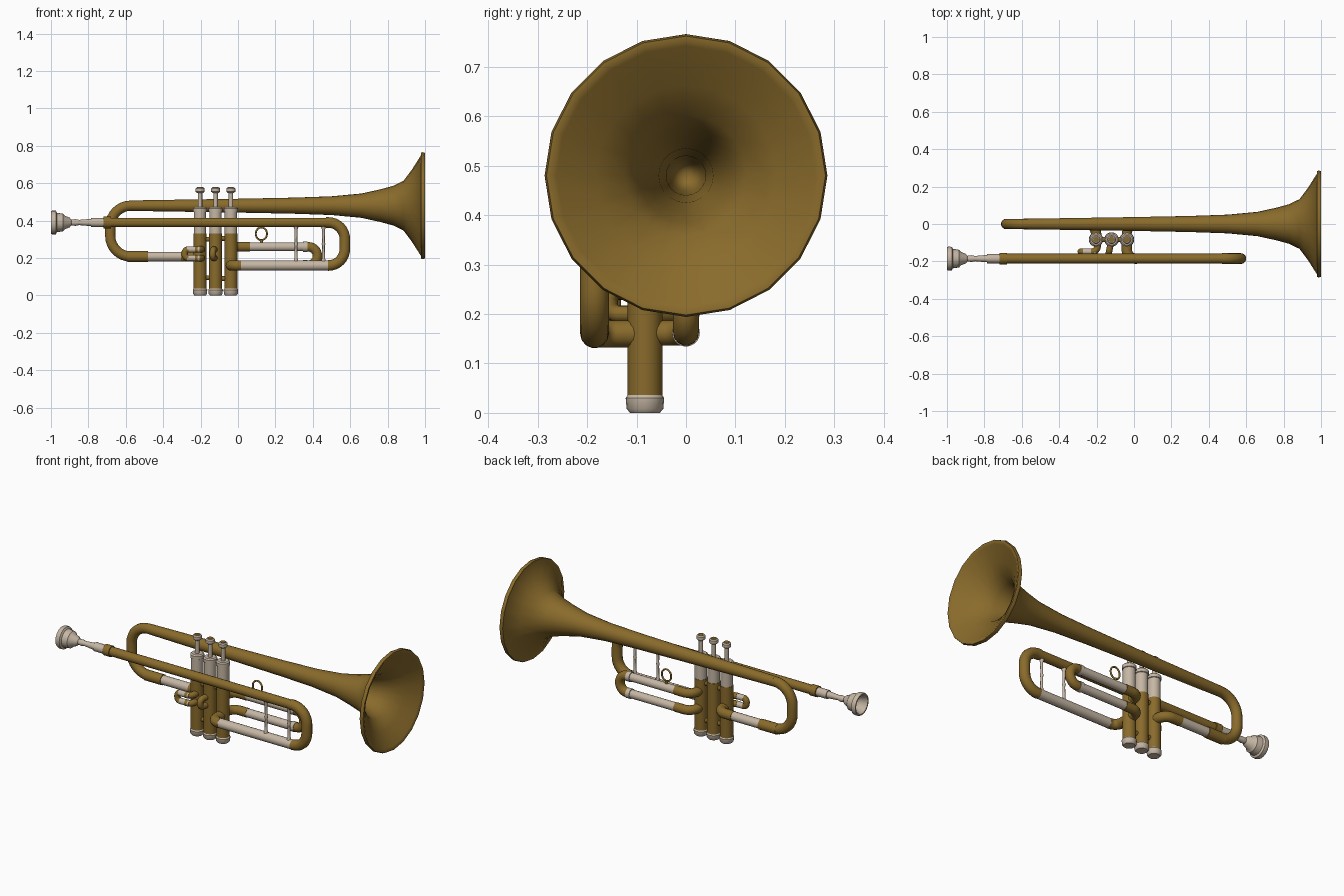
import bpy, bmesh, math
from mathutils import Vector

cube = bpy.data.objects.get("Cube")
if cube:
    bpy.data.objects.remove(cube, do_unlink=True)


def material(name, color):
    m = bpy.data.materials.new(name)
    m.use_nodes = True
    m.diffuse_color = color
    node = m.node_tree.nodes["Principled BSDF"]
    node.inputs["Base Color"].default_value = color
    node.inputs["Roughness"].default_value = 0.5
    return m


BRASS = material("aged brass", (0.25, 0.145, 0.024, 1))
SILVER = material("warm silver", (0.56, 0.47, 0.37, 1))


def finish(name, mesh, mat):
    mesh.materials.clear()
    mesh.materials.append(mat)
    mesh.shade_smooth()
    mesh.set_sharp_from_angle(angle=math.radians(38))
    ob = bpy.data.objects.new(name, mesh)
    bpy.context.collection.objects.link(ob)
    return ob


def lathe(name, profile, origin, axis, mat, sides=20):
    """Spin (position along axis, radius) points round an x or z axis."""
    bm = bmesh.new()
    vs = [bm.verts.new((h, r, 0) if axis == "x" else (r, 0, h)) for h, r in profile]
    es = [bm.edges.new(pair) for pair in zip(vs, vs[1:])]
    bmesh.ops.spin(bm, geom=vs + es, cent=(0, 0, 0), steps=sides, angle=math.tau,
                   axis=(1, 0, 0) if axis == "x" else (0, 0, 1), use_merge=True)
    bmesh.ops.remove_doubles(bm, verts=bm.verts, dist=1e-5)
    bmesh.ops.recalc_face_normals(bm, faces=bm.faces)
    bmesh.ops.translate(bm, verts=bm.verts, vec=origin)
    mesh = bpy.data.meshes.new(name)
    bm.to_mesh(mesh)
    bm.free()
    return finish(name, mesh, mat)


def rounded(points, bend, steps=8):
    """Replace each inner corner of a path by a circular-looking bend."""
    pts = [Vector(p) for p in points]
    path = [pts[0]]
    for a, b, c in zip(pts, pts[1:], pts[2:]):
        u, v = (a - b).normalized(), (c - b).normalized()
        half = u.angle(v) / 2
        radius = bend * math.tan(half)
        center = b + (u + v).normalized() * (bend / math.cos(half))
        start, end = b + u * bend - center, b + v * bend - center
        turn = start.angle(end)
        for i in range(steps + 1):
            t = i / steps
            d = (start * math.sin((1 - t) * turn) + end * math.sin(t * turn)) / math.sin(turn)
            path.append(center + d.normalized() * radius)
    return path + [pts[-1]]


def tube(name, points, radius, mat, bend=0.05, closed=False):
    path = points if closed else rounded(points, bend)
    path = [p for i, p in enumerate(path)
            if i == 0 or (Vector(p) - Vector(path[i - 1])).length > 1e-4]
    cu = bpy.data.curves.new(name, "CURVE")
    cu.dimensions = "3D"
    cu.bevel_depth = radius
    cu.bevel_resolution = 5
    cu.use_fill_caps = True
    sp = cu.splines.new("POLY")
    sp.points.add(len(path) - 1)
    for p, co in zip(sp.points, path):
        p.co = (*co, 1)
    sp.use_cyclic_u = closed
    tmp = bpy.data.objects.new(name + "_path", cu)
    bpy.context.collection.objects.link(tmp)
    deps = bpy.context.evaluated_depsgraph_get()
    mesh = bpy.data.meshes.new_from_object(tmp.evaluated_get(deps))
    bpy.data.objects.remove(tmp, do_unlink=True)
    return finish(name, mesh, mat)


def collar(name, x, y, z, radius, mat, half=0.012):
    lathe(name, [(-half, 0), (-half, radius), (half, radius), (half, 0)],
          (x, y, z), "x", mat)


LEAD_Y, VALVE_Y = -0.185, -0.083
LEAD_Z, BELL_Z, BOW_Z = 0.39, 0.48, 0.208
LOW_Z, HIGH_Z = 0.16, 0.26

# Bell: long taper, flare, rolled rim and hollow throat
flare = [(-0.57, 0.028), (0, 0.037), (0.3, 0.043), (0.5, 0.05), (0.66, 0.065),
         (0.76, 0.087), (0.83, 0.106), (0.885, 0.133), (0.93, 0.193), (0.98, 0.272)]
throat = [(h + 0.014, r - 0.01) for h, r in reversed(flare[2:])]
lathe("bell", [(-0.57, 0)] + flare + [(0.979, 0.283), (0.987, 0.286), (1, 0.282),
      (1, 0.272)] + throat + [(0.2, 0)], (0, 0, BELL_Z), "x", BRASS)

# Rear bow returning to the first valve
tube("rear_bow", [(-0.56, 0, BELL_Z), (-0.683, 0, BELL_Z), (-0.683, 0, BOW_Z),
                  (-0.55, 0, BOW_Z)], 0.028, BRASS, 0.11)
tube("bow_ferrule", [(-0.59, 0, BOW_Z), (-0.48, 0, BOW_Z)], 0.03, BRASS)
tube("bow_sleeve", [(-0.49, 0, BOW_Z), (-0.3, 0, BOW_Z)], 0.026, SILVER)
tube("bow_elbow", [(-0.305, 0, BOW_Z), (-0.203, 0, BOW_Z),
                   (-0.203, VALVE_Y, BOW_Z)], 0.028, BRASS)

# Mouthpiece with hollow cup, and its receiver
lathe("mouthpiece", [(-0.925, 0), (-0.94, 0.025), (-0.965, 0.04), (-0.99, 0.048),
      (-1, 0.054), (-1, 0.061), (-0.992, 0.064), (-0.974, 0.063), (-0.968, 0.052),
      (-0.935, 0.047), (-0.925, 0.036), (-0.9, 0.026), (-0.89, 0.015), (-0.87, 0.018),
      (-0.85, 0.014), (-0.78, 0.02), (-0.78, 0)], (0, LEAD_Y, LEAD_Z), "x", SILVER)
tube("receiver", [(-0.785, LEAD_Y, LEAD_Z), (-0.71, LEAD_Y, LEAD_Z)], 0.025, SILVER)
collar("receiver_ring", -0.70, LEAD_Y, LEAD_Z, 0.031, BRASS, 0.02)

# Lead pipe, front bend and main tuning slide
tube("lead_pipe", [(-0.715, LEAD_Y, LEAD_Z), (0.48, LEAD_Y, LEAD_Z)], 0.026, BRASS)
tube("front_bend", [(0.47, LEAD_Y, LEAD_Z), (0.571, LEAD_Y, LEAD_Z),
                    (0.571, LEAD_Y, LOW_Z), (0.48, LEAD_Y, LOW_Z)], 0.029, BRASS, 0.088)
tube("tuning_sleeve", [(0.49, LEAD_Y, LOW_Z), (0.01, LEAD_Y, LOW_Z)], 0.027, SILVER)
tube("tuning_elbow", [(0.015, LEAD_Y, LOW_Z), (-0.038, LEAD_Y, LOW_Z),
                      (-0.038, VALVE_Y, LOW_Z)], 0.028, BRASS, 0.045)

# Braces across the main slide
for i, x in enumerate((0.31, 0.457)):
    lathe(f"brace_{i + 1}", [(0.18, 0), (0.18, 0.014), (0.2, 0.008), (0.265, 0.007),
          (0.275, 0.01), (0.285, 0.007), (0.35, 0.008), (0.37, 0.014), (0.37, 0)],
          (x, LEAD_Y, 0), "z", SILVER, 12)

# Third valve slide with finger ring
for label, z in (("upper", HIGH_Z), ("lower", LOW_Z + 0.002)):
    tube(f"third_slide_{label}_elbow", [(-0.038, VALVE_Y, z), (-0.038, 0, z),
                                        (0.065, 0, z)], 0.026, BRASS)
    tube(f"third_slide_{label}_sleeve", [(0.06, 0, z), (0.37, 0, z)], 0.024, SILVER)
    collar(f"third_slide_{label}_ring", 0.36, 0, z, 0.028, SILVER)
tube("third_slide_bend", [(0.37, 0, HIGH_Z), (0.424, 0, HIGH_Z), (0.424, 0, 0.162),
                          (0.37, 0, 0.162)], 0.026, BRASS, 0.048)
ring = [(0.125 + 0.03 * math.cos(a), 0, 0.33 + 0.034 * math.sin(a))
        for a in (math.tau * i / 24 for i in range(24))]
tube("finger_ring", ring, 0.005, BRASS, closed=True)
tube("finger_ring_stem", [(0.125, 0, 0.275), (0.125, 0, 0.3)], 0.008, BRASS)

# Valves: casing, caps, stem and button
VALVES = (-0.203, -0.12, -0.038)
for i, x in enumerate(VALVES):
    at, n = (x, VALVE_Y, 0), f"valve_{i + 1}"
    lathe(n + "_casing", [(0.02, 0), (0.02, 0.035), (0.33, 0.035), (0.33, 0)], at, "z", BRASS)
    lathe(n + "_bottom_cap", [(0, 0), (0, 0.03), (0.008, 0.037), (0.03, 0.039),
                              (0.036, 0.035), (0.036, 0)], at, "z", SILVER)
    lathe(n + "_upper_casing", [(0.325, 0), (0.325, 0.033), (0.445, 0.033), (0.447, 0.037),
                                (0.466, 0.037), (0.472, 0.03), (0.472, 0)], at, "z", SILVER)
    lathe(n + "_stem", [(0.47, 0), (0.47, 0.012), (0.55, 0.012), (0.55, 0)],
          at, "z", SILVER, 12)
    lathe(n + "_button", [(0.548, 0), (0.548, 0.016), (0.555, 0.024), (0.572, 0.024),
                          (0.578, 0.018), (0.578, 0)], at, "z", SILVER)
    lathe(n + "_button_inlay", [(0.576, 0), (0.576, 0.015), (0.58, 0.015), (0.58, 0)],
          at, "z", BRASS)

# Short connectors between neighbouring valves
for i, (a, b) in enumerate(zip(VALVES, VALVES[1:])):
    for j, z in enumerate((0.3 + 0.005 * i, 0.095 - 0.005 * i)):
        tube(f"valve_connector_{i + 1}_{j + 1}", [(a, VALVE_Y, z), (b, VALVE_Y, z)],
             0.013, BRASS)

# First valve slide
UP, DOWN = 0.246, 0.2
for label, z in (("upper", UP), ("lower", DOWN)):
    tube(f"first_slide_{label}_elbow", [(-0.195, VALVE_Y, z), (-0.195, -0.148, z),
                                        (-0.23, -0.148, z)], 0.018, BRASS, 0.03)
    tube(f"first_slide_{label}_sleeve", [(-0.205, -0.148, z), (-0.272, -0.148, z)],
         0.017, SILVER)
tube("first_slide_bend", [(-0.265, -0.148, UP), (-0.285, -0.148, UP),
                          (-0.285, -0.148, DOWN), (-0.265, -0.148, DOWN)],
     0.017, BRASS, 0.019)

# Second valve slide, a short loop facing forward
tube("second_slide", [(-0.12, VALVE_Y, UP), (-0.135, -0.155, UP),
                      (-0.135, -0.155, DOWN), (-0.12, VALVE_Y, DOWN)], 0.017, BRASS, 0.02)
